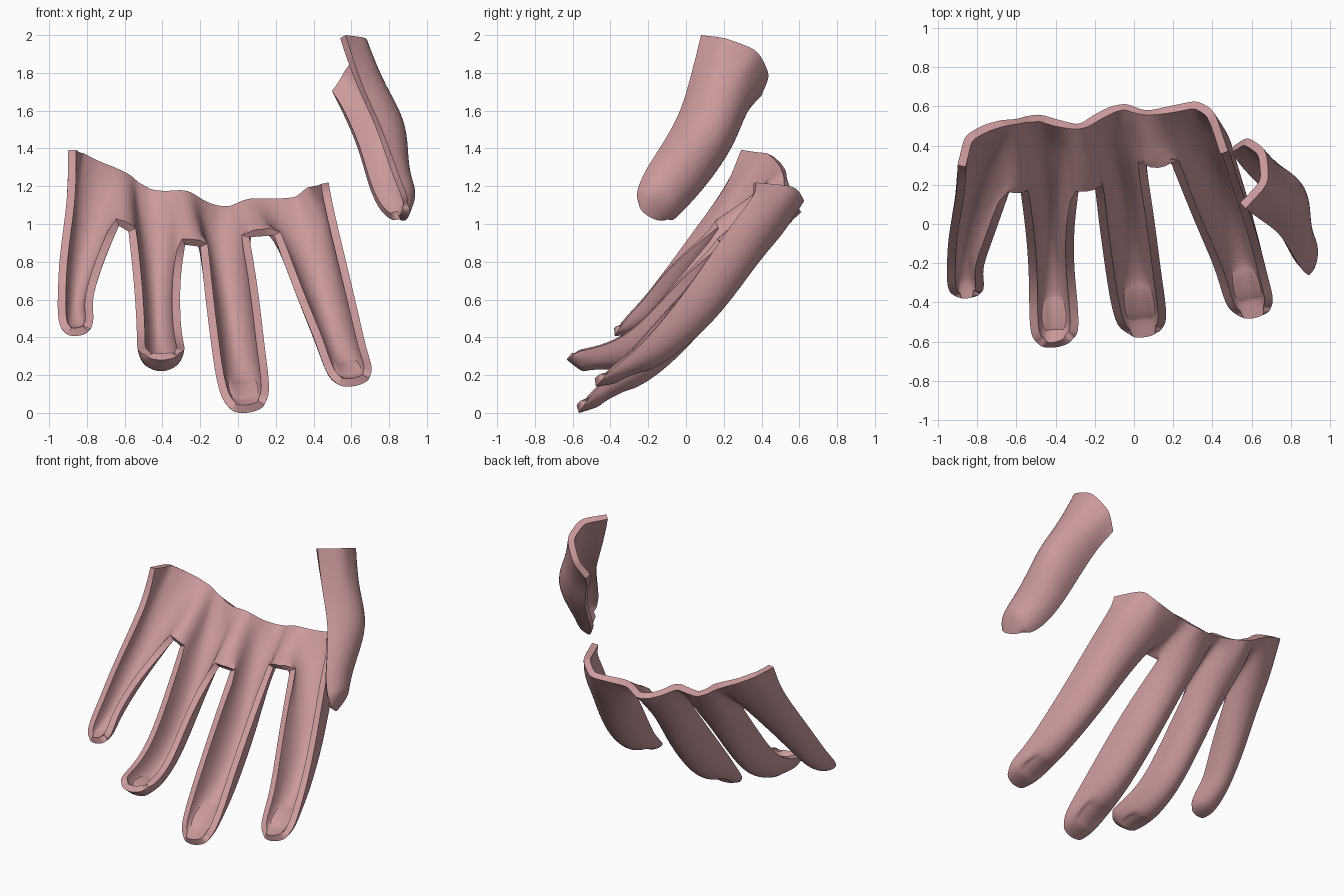
import bpy
import bmesh
from math import cos, sin, pi, radians
from mathutils import Vector, Quaternion

COLUMNS = 8      # facets across each half-round finger
WEB_ROW = 2      # row where neighbouring fingers separate
NAIL_ROW = 5     # row where the nail bed begins

cube = bpy.data.objects.get("Cube")
if cube:
    bpy.data.objects.remove(cube, do_unlink=True)

skin = bpy.data.materials.new("skin")
skin.use_nodes = True
skin.diffuse_color = (0.6, 0.32, 0.33, 1)
skin.node_tree.nodes["Principled BSDF"].inputs["Base Color"].default_value = skin.diffuse_color


def cut_row(points):
    """Spread the points of a cut edge over all columns of a finger."""
    points = [Vector(p) for p in points]
    row = [points[0]]
    for a, b in zip(points, points[1:]):
        row += [(a + b) / 2, b.copy()]
    return row


def finger_rows(edge, stations):
    """A cut edge, then half-ellipse sections: x, y, z, width, depth, roll."""
    rows = [cut_row(edge)]
    centres = [(rows[0][0] + rows[0][-1]) / 2] + [Vector(s[:3]) for s in stations]
    last = len(stations)
    for i, (width, depth, roll) in enumerate((s[3:] for s in stations), 1):
        tangent = (centres[min(i + 1, last)] - centres[i - 1]).normalized()
        side = Vector((1, 0, 0))
        side = (side - tangent * side.dot(tangent)).normalized()
        # Positive roll carries the side axis towards the back of the finger
        side = Quaternion(tangent, -radians(roll)) @ side
        back = side.cross(tangent)
        bulge = tangent * (width / 4 if i == last else 0)
        row = []
        for j in range(COLUMNS + 1):
            angle = pi * (1 - j / COLUMNS)
            across = side * (cos(angle) * width / 2)
            row.append(centres[i] + across + (back * depth + bulge) * sin(angle))
        rows.append(row)
    return rows


def join_knuckles(fingers, webs):
    """Weld neighbouring rims above the webs and set the web corners."""
    for left, right, web in zip(fingers, fingers[1:], webs):
        for i in range(WEB_ROW):
            shared = (left[i][-1] + right[i][0]) / 2
            left[i][-1] = shared
            right[i][0] = shared.copy()
        left[WEB_ROW][-1], right[WEB_ROW][0] = (Vector(p) for p in web)


def build_shell(name, fingers):
    bm = bmesh.new()
    crease = bm.verts.layers.float.new("crease_vert")
    grids = [[[bm.verts.new(p) for p in row] for row in rows] for rows in fingers]
    nails = []
    for grid in grids:
        nail = []
        for i in range(len(grid) - 1):
            for j in range(COLUMNS):
                face = bm.faces.new((grid[i][j], grid[i][j + 1],
                                     grid[i + 1][j + 1], grid[i + 1][j]))
                if i == NAIL_ROW and 2 <= j < COLUMNS - 2:
                    nail.append(face)
        nails.append(nail)

    # Webs between the fingers, with crisp corners there and at the cut ends
    corners = [grids[0][0][0], grids[-1][0][-1]]
    for left, right in zip(grids, grids[1:]):
        web = [right[WEB_ROW][0], left[WEB_ROW][-1]]
        bm.faces.new([left[WEB_ROW - 1][-1]] + web)
        corners += web
    for corner in corners:
        corner[crease] = 1

    # Shallow nail beds
    for nail in nails:
        bmesh.ops.inset_region(bm, faces=nail, thickness=0.012, depth=-0.016,
                               use_even_offset=True)
    bmesh.ops.remove_doubles(bm, verts=bm.verts[:], dist=0.0005)

    mesh = bpy.data.meshes.new(name)
    bm.to_mesh(mesh)
    bm.free()
    mesh.materials.append(skin)
    obj = bpy.data.objects.new(name, mesh)
    bpy.context.collection.objects.link(obj)

    smooth = obj.modifiers.new("smooth", "SUBSURF")
    smooth.levels = smooth.render_levels = 2
    smooth.boundary_smooth = "ALL"
    wall = obj.modifiers.new("wall", "SOLIDIFY")
    wall.thickness = 0.043
    wall.offset = -1

    bpy.ops.object.select_all(action="DESELECT")
    obj.select_set(True)
    bpy.context.view_layer.objects.active = obj
    for modifier in ("smooth", "wall"):
        bpy.ops.object.modifier_apply(modifier=modifier)
    bpy.ops.object.shade_smooth_by_angle(angle=radians(40))


# Cut edge across the knuckles, four spans to a finger
knuckle_edge = [
    (-0.9, 0.3, 1.39), (-0.865, 0.45, 1.37), (-0.77, 0.505, 1.32), (-0.68, 0.53, 1.28),
    (-0.6, 0.535, 1.235), (-0.55, 0.55, 1.2), (-0.48, 0.56, 1.165), (-0.38, 0.53, 1.15),
    (-0.28, 0.505, 1.145), (-0.2, 0.56, 1.1), (-0.12, 0.6, 1.07), (-0.04, 0.615, 1.06),
    (0.06, 0.575, 1.1), (0.2, 0.605, 1.11), (0.32, 0.63, 1.12), (0.41, 0.58, 1.2),
    (0.48, 0.37, 1.22),
]

# Each finger runs from the knuckles to the tip
little_finger = finger_rows(knuckle_edge[:5], [
    (-0.75, 0.27, 1.17, 0.33, 0.13, 25),
    (-0.765, 0.12, 1.03, 0.3, 0.15, 10),
    (-0.835, -0.07, 0.8, 0.23, 0.15, 0),
    (-0.865, -0.22, 0.6, 0.18, 0.13, 0),
    (-0.86, -0.29, 0.53, 0.19, 0.11, 0),
    (-0.855, -0.345, 0.46, 0.18, 0.08, 0),
    (-0.85, -0.36, 0.435, 0.13, 0, 0),
])

ring_finger = finger_rows(knuckle_edge[4:9], [
    (-0.44, 0.37, 1.08, 0.3, 0.12, 0),
    (-0.43, 0.18, 0.95, 0.28, 0.17, 0),
    (-0.43, -0.04, 0.7, 0.24, 0.2, 0),
    (-0.42, -0.25, 0.45, 0.23, 0.19, 0),
    (-0.41, -0.42, 0.355, 0.25, 0.15, 0),
    (-0.405, -0.57, 0.325, 0.25, 0.12, 0),
    (-0.4, -0.595, 0.315, 0.18, 0.02, 0),
])

middle_finger = finger_rows(knuckle_edge[8:13], [
    (-0.09, 0.4, 1.03, 0.31, 0.14, 3),
    (-0.07, 0.25, 0.93, 0.28, 0.18, 8),
    (-0.035, 0, 0.65, 0.285, 0.22, 0),
    (0, -0.27, 0.35, 0.28, 0.21, 0),
    (0.02, -0.39, 0.21, 0.28, 0.14, 0),
    (0.04, -0.51, 0.085, 0.26, 0.08, 0),
    (0.05, -0.54, 0.04, 0.19, 0, 0),
])

index_finger = finger_rows(knuckle_edge[12:], [
    (0.31, 0.38, 1.07, 0.4, 0.19, -20),
    (0.355, 0.26, 0.96, 0.35, 0.2, -15),
    (0.455, 0.02, 0.65, 0.3, 0.22, -5),
    (0.53, -0.18, 0.42, 0.26, 0.18, 0),
    (0.56, -0.29, 0.31, 0.25, 0.13, 0),
    (0.595, -0.41, 0.215, 0.25, 0.08, 0),
    (0.61, -0.445, 0.175, 0.18, 0, 0),
])

thumb_edge = [(0.51, 0.4, 1.68), (0.58, 0.445, 1.79), (0.675, 0.38, 1.92),
              (0.69, 0.21, 1.985), (0.57, 0.08, 2)]
thumb = finger_rows(thumb_edge, [
    (0.605, 0.16, 1.66, 0.34, 0.2, -73),
    (0.69, 0.1, 1.48, 0.34, 0.23, -73),
    (0.745, -0.02, 1.3, 0.33, 0.165, -70),
    (0.79, -0.105, 1.19, 0.31, 0.14, -70),
    (0.825, -0.145, 1.13, 0.28, 0.13, -70),
    (0.86, -0.17, 1.085, 0.25, 0.1, -70),
    (0.875, -0.175, 1.065, 0.17, 0, -70),
])

webs = [
    ((-0.63, 0.18, 0.99), (-0.58, 0.18, 0.96)),
    ((-0.28, 0.19, 0.89), (-0.2, 0.2, 0.88)),
    ((0.06, 0.31, 0.93), (0.19, 0.31, 0.94)),
]

hand = [little_finger, ring_finger, middle_finger, index_finger]
join_knuckles(hand, webs)
build_shell("four_finger_shell", hand)
build_shell("thumb_shell", [thumb])
